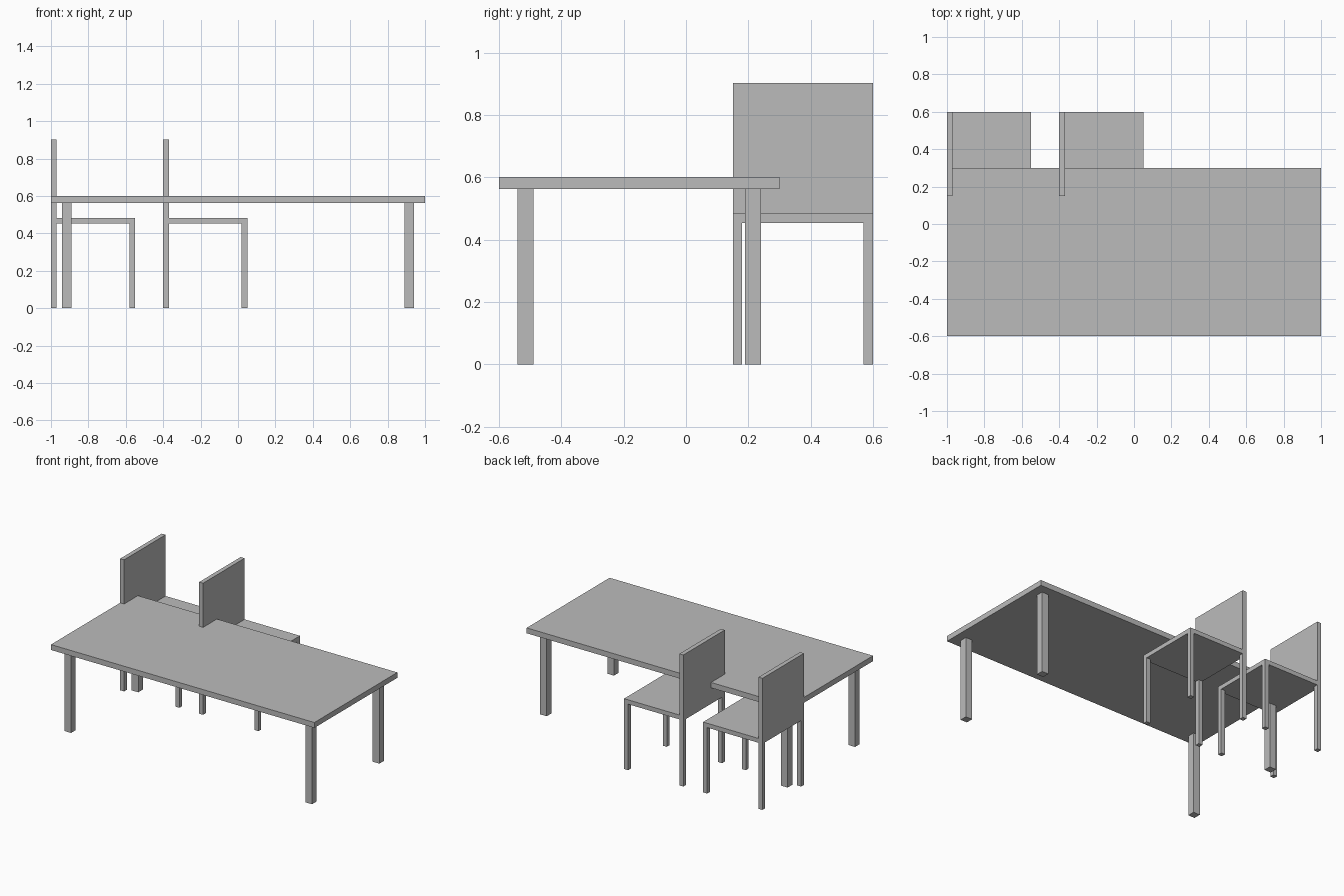
import bpy

if "Cube" in bpy.data.objects:
    bpy.data.objects.remove(bpy.data.objects["Cube"])

grey = bpy.data.materials.new("plain grey")
grey.diffuse_color = (0.5, 0.5, 0.5, 1)
grey.use_nodes = True
grey.node_tree.nodes["Principled BSDF"].inputs["Base Color"].default_value = grey.diffuse_color


def box(name, x, y, z):
    """Box from (min, max) ranges on each axis."""
    bpy.ops.mesh.primitive_cube_add(
        size=1, location=[(r[0] + r[1]) / 2 for r in (x, y, z)])
    ob = bpy.context.object
    ob.name = name
    ob.scale = [r[1] - r[0] for r in (x, y, z)]
    bpy.ops.object.transform_apply(location=False, rotation=False, scale=True)
    ob.data.materials.append(grey)


def legs(name, xs, ys, width, height):
    """Four square legs; xs and ys give the lower corner of each."""
    for x in xs:
        for y in ys:
            box(name, (x, x + width), (y, y + width), (0, height))


# Table
TOP_UNDER = 0.563
box("table_top", (-1, 1), (-0.6, 0.3), (TOP_UNDER, 0.6))
legs("table_leg", (-0.94, 0.89), (-0.54, 0.19), 0.05, TOP_UNDER)

# Two chairs, side-on to the table, partly tucked under it
SIZE, THICK, SEAT_UNDER = 0.45, 0.03, 0.453
SEAT_TOP = SEAT_UNDER + THICK
Y0, Y1 = 0.15, 0.6
for x0 in (-1.0, -0.4):
    box("chair_seat", (x0, x0 + SIZE), (Y0, Y1), (SEAT_UNDER, SEAT_TOP))
    box("chair_back", (x0, x0 + THICK), (Y0, Y1), (SEAT_TOP, 0.903))
    legs("chair_leg", (x0, x0 + SIZE - THICK), (Y0, Y1 - THICK), THICK, SEAT_UNDER)
